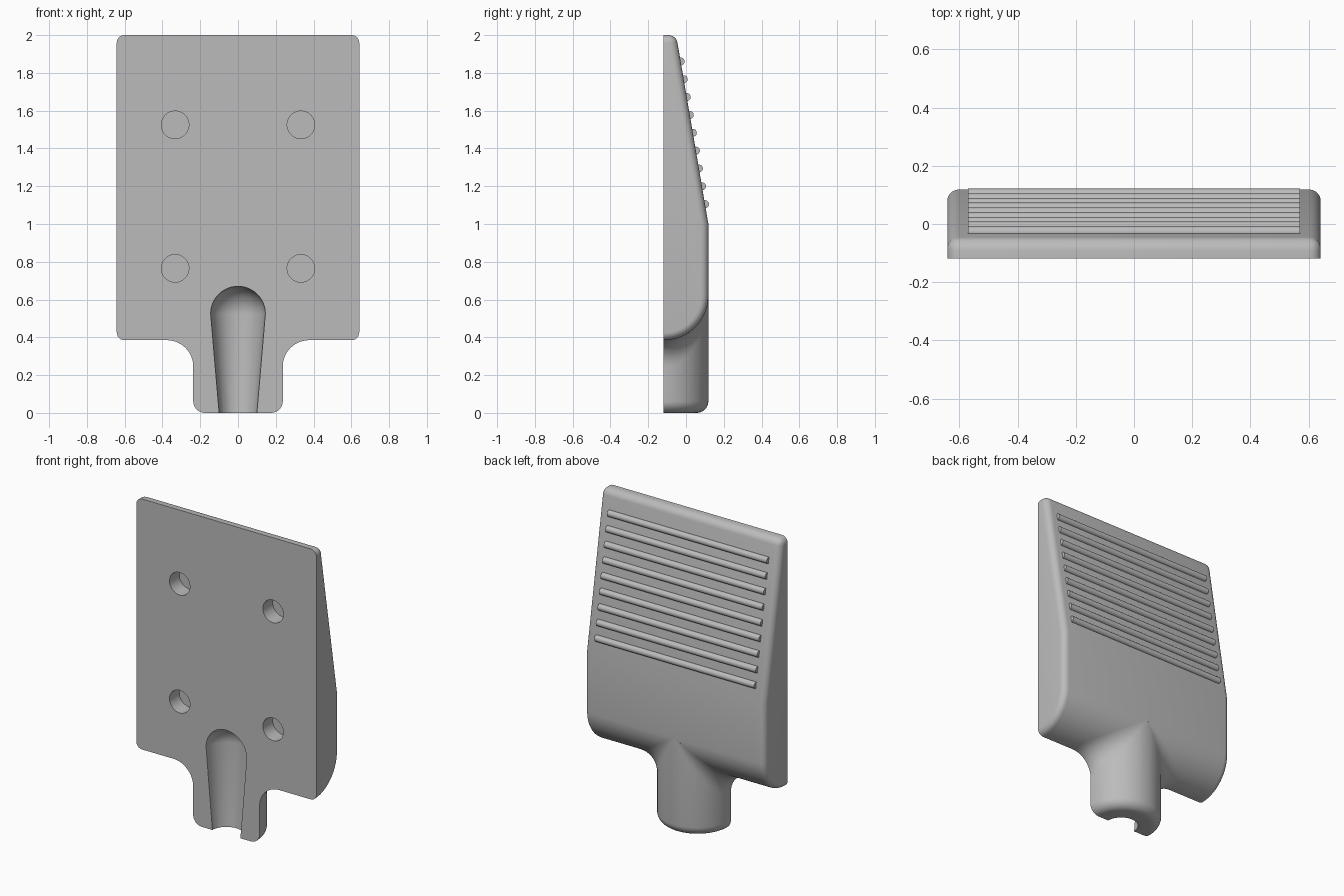
import bpy, bmesh
from math import sin, cos, pi, radians
from mathutils import Vector, Matrix

if "Cube" in bpy.data.objects:
    bpy.data.objects.remove(bpy.data.objects["Cube"])

R = 0.237            # neck radius, also the body thickness
FRONT = -R / 2       # plane of the flat front face
BACK = R / 2
HALF = 0.642         # half width of the body
UNDER = 0.385        # height of the body underside
BEND = UNDER + R     # where the rounded underside meets the back
FIL = 0.14           # blend radius between neck and body
TOP_Y = -0.052       # back edge of the top

grey = bpy.data.materials.new("warm_grey")
grey.use_nodes = True
colour = (0.5, 0.5, 0.5, 1)
grey.diffuse_color = colour
grey.node_tree.nodes["Principled BSDF"].inputs["Base Color"].default_value = colour


def finish(bm, name):
    bmesh.ops.recalc_face_normals(bm, faces=bm.faces)
    mesh = bpy.data.meshes.new(name)
    bm.to_mesh(mesh)
    bm.free()
    mesh.materials.append(grey)
    ob = bpy.data.objects.new(name, mesh)
    bpy.context.collection.objects.link(ob)
    return ob


def lathe(name, profile, steps=64):
    """Spin (radius, z) points around an upright axis on the front plane."""
    bm = bmesh.new()
    vs = [bm.verts.new((r, FRONT, z)) for r, z in profile]
    es = [bm.edges.new(p) for p in zip(vs, vs[1:])]
    bmesh.ops.spin(bm, geom=vs + es, cent=(0, FRONT, 0), axis=(0, 0, 1),
                   angle=2 * pi, steps=steps, use_merge=True)
    bmesh.ops.remove_doubles(bm, verts=bm.verts, dist=1e-5)
    return finish(bm, name)


def cylinder(name, radius, length, matrix, segments):
    bm = bmesh.new()
    bmesh.ops.create_cone(bm, cap_ends=True, segments=segments, radius1=radius,
                          radius2=radius, depth=length, matrix=matrix)
    return finish(bm, name)


def combine(target, tool, operation):
    mod = target.modifiers.new("combine", "BOOLEAN")
    mod.operation, mod.solver, mod.object = operation, "EXACT", tool
    bpy.context.view_layer.objects.active = target
    bpy.ops.object.modifier_apply(modifier=mod.name)
    bpy.data.objects.remove(tool)


def smooth(ob, degrees):
    bpy.ops.object.select_all(action="DESELECT")
    ob.select_set(True)
    bpy.context.view_layer.objects.active = ob
    bpy.ops.object.shade_smooth_by_angle(angle=radians(degrees))


# Body: side profile pulled across the width, with rounded rims
N = 20
near = FRONT - 0.1
profile = [(near, 2), (near, UNDER)]
profile += [(FRONT + R * sin(a), BEND - R * cos(a))
            for a in (pi / 2 * i / N for i in range(N + 1))]
profile += [(BACK, 1.0), (TOP_Y, 2)]
bm = bmesh.new()
cap = bm.faces.new([bm.verts.new((-HALF, y, z)) for y, z in profile])
pulled = bmesh.ops.extrude_face_region(bm, geom=[cap], use_keep_orig=True)
bmesh.ops.translate(bm, vec=(2 * HALF, 0, 0),
                    verts=[g for g in pulled["geom"] if isinstance(g, bmesh.types.BMVert)])
bmesh.ops.recalc_face_normals(bm, faces=bm.faces)
rims = []
for e in bm.edges:
    a, b = (v.co for v in e.verts)
    mid = (a + b) / 2
    on_cap = abs(a.x - b.x) < 1e-5 and mid.y > near + 1e-4
    top_back = abs(a.x - b.x) > 1 and mid.z > 1.99 and mid.y > near + 1e-4
    if on_cap or top_back:
        rims.append(e)
bmesh.ops.bevel(bm, geom=rims, offset=0.04, offset_type="OFFSET", segments=6,
                profile=0.5, affect="EDGES", clamp_overlap=False)
body = finish(bm, "paddle_body")

# Neck: round post with a rounded foot
foot = 0.062
neck = [(0, 0)] + [(R - foot + foot * sin(a), foot - foot * cos(a))
                   for a in (pi / 2 * i / 8 for i in range(9))]
neck += [(R, BEND - 0.01), (0, BEND - 0.01)]
combine(body, lathe("neck", neck), "UNION")

# Blends: a rolling-ball fillet on each side where neck meets body
M, K = 24, 10
for side in (-1, 1):
    bm = bmesh.new()
    rings = []
    for i in range(M + 1):
        f = radians(-20 + 108 * i / M)
        c, s = cos(f), sin(f)
        centre = Vector(((R + FIL) * c, FRONT + (R + FIL) * s, BEND - (R + FIL) * c))
        to_neck, to_body = Vector((-c, -s, 0)), Vector((0, -s, c))
        pts = [centre + FIL * to_neck.slerp(to_body, k / K) for k in range(K + 1)]
        inner = 0.95 * R
        pts.append(Vector((inner * c, FRONT + inner * s, BEND - inner * c)))
        rings.append([bm.verts.new((side * p.x, p.y, p.z)) for p in pts])
    for a, b in zip(rings, rings[1:]):
        for k in range(K + 2):
            n = (k + 1) % (K + 2)
            bm.faces.new((a[k], a[n], b[n], b[k]))
    bm.faces.new(rings[0])
    bm.faces.new(rings[-1])
    combine(body, finish(bm, "neck_blend"), "UNION")

# Flat front: trim everything ahead of the front plane
bm = bmesh.new()
bmesh.ops.create_cube(bm, size=1, matrix=Matrix.Translation((0, FRONT - 0.5, 1))
                      @ Matrix.Diagonal((3, 1, 3, 1)))
combine(body, finish(bm, "front_trim"), "DIFFERENCE")

# Tapered groove with a domed end
dome, dome_z = 0.145, 0.525
groove = [(0, -0.1), (0.0914, -0.1)]
groove += [(dome * cos(a), dome_z + dome * sin(a))
           for a in (pi / 2 * i / 12 for i in range(13))]
combine(body, lathe("groove_cutter", groove, 48), "DIFFERENCE")

# Four blind holes
for x in (-0.333, 0.333):
    for z in (0.765, 1.525):
        place = Matrix.Translation((x, FRONT, z)) @ Matrix.Rotation(pi / 2, 4, "X")
        combine(body, cylinder("hole_cutter", 0.073, 0.2, place, 40), "DIFFERENCE")
smooth(body, 30)

# Grip ribs across the sloping back
for i in range(9):
    z = 1.105 + 0.0945 * i
    y = BACK + (TOP_Y - BACK) * (z - 1)
    place = Matrix.Translation((0, y, z)) @ Matrix.Rotation(pi / 2, 4, "Y")
    smooth(cylinder("grip_rib_%d" % (i + 1), 0.021, 1.14, place, 24), 40)
